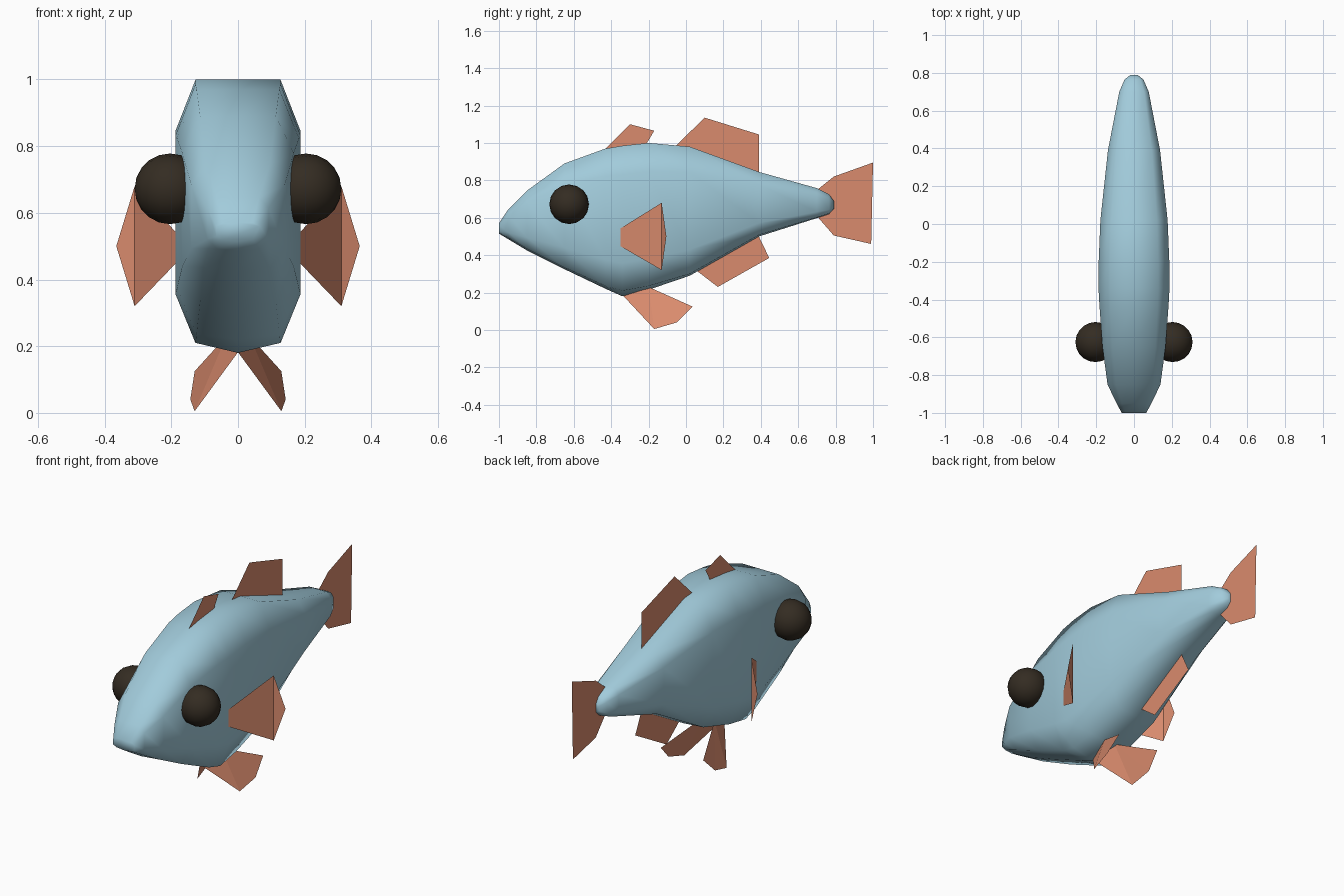
import bpy, bmesh, math
from mathutils import Matrix

cube = bpy.data.objects.get("Cube")
if cube:
    bpy.data.objects.remove(cube, do_unlink=True)


def material(name, rgb):
    m = bpy.data.materials.new(name)
    m.use_nodes = True
    m.diffuse_color = (*rgb, 1)
    m.node_tree.nodes["Principled BSDF"].inputs["Base Color"].default_value = (*rgb, 1)
    return m


blue = material("pale blue skin", (0.36, 0.60, 0.71))
orange = material("coral fin", (0.70, 0.26, 0.155))
dark = material("dark brown eye", (0.034, 0.025, 0.016))


def add_object(name, bm, mat, smooth_angle=None):
    me = bpy.data.meshes.new(name)
    bm.to_mesh(me)
    bm.free()
    me.materials.append(mat)
    ob = bpy.data.objects.new(name, me)
    bpy.context.collection.objects.link(ob)
    if smooth_angle:
        bpy.ops.object.select_all(action='DESELECT')
        ob.select_set(True)
        bpy.context.view_layer.objects.active = ob
        bpy.ops.object.shade_smooth_by_angle(angle=math.radians(smooth_angle))
    return ob


# Body stations: y, half width, top z, belly edge z, keel z
stations = [
    (-1.00, 0.065, 0.570, 0.520, 0.515),
    (-0.95, 0.092, 0.645, 0.492, 0.485),
    (-0.85, 0.140, 0.745, 0.435, 0.425),
    (-0.65, 0.167, 0.890, 0.335, 0.325),
    (-0.43, 0.183, 0.970, 0.235, 0.220),
    (-0.34, 0.188, 0.985, 0.210, 0.180),
    (-0.20, 0.187, 1.000, 0.235, 0.215),
    (0.02, 0.178, 0.980, 0.300, 0.290),
    (0.39, 0.138, 0.845, 0.508, 0.500),
    (0.70, 0.078, 0.758, 0.602, 0.598),
    (0.765, 0.050, 0.725, 0.623, 0.620),
    (0.79, 0.018, 0.690, 0.650, 0.648),
]

# Body lofted through flat-topped, keeled sections
bm = bmesh.new()
rings = []
for y, w, top, edge, keel in stations:
    h = top - edge
    half = [(0.68 * w, top), (w, top - 0.2 * h), (w, edge + 0.19 * h), (0.68 * w, edge)]
    section = [(0, top)] + half + [(0, keel)] + [(-x, z) for x, z in reversed(half)]
    rings.append([bm.verts.new((x, y, z)) for x, z in section])
n = len(rings[0])
for a, b in zip(rings, rings[1:]):
    for i in range(n):
        j = (i + 1) % n
        bm.faces.new((a[i], a[j], b[j], b[i]))
bm.faces.new(rings[0])
bm.faces.new(rings[-1])
bmesh.ops.recalc_face_normals(bm, faces=bm.faces)
add_object("body", bm, blue, 75)


# Fins are single flat sheets
def fin(name, points):
    bm = bmesh.new()
    bm.faces.new([bm.verts.new(p) for p in points])
    bmesh.ops.triangulate(bm, faces=bm.faces)
    add_object(name, bm, orange)


middle_fins = {
    "front_dorsal_fin": [(-0.45, 0.95), (-0.30, 1.10), (-0.17, 1.065), (-0.22, 0.98)],
    "rear_dorsal_fin": [(-0.07, 0.97), (0.10, 1.135), (0.39, 1.045), (0.39, 0.83)],
    "anal_fin": [(0.04, 0.33), (0.17, 0.23), (0.445, 0.385), (0.38, 0.52)],
    "tail_fin": [(0.69, 0.74), (0.79, 0.82), (1.0, 0.895), (0.965, 0.63),
                 (0.99, 0.46), (0.79, 0.505), (0.69, 0.62)],
}
for name, outline in middle_fins.items():
    fin(name, [(0, y, z) for y, z in outline])

paired_fins = {
    "pectoral_fin": [(0.185, -0.355, 0.54), (0.31, -0.13, 0.68), (0.365, -0.105, 0.50),
                     (0.31, -0.13, 0.32), (0.185, -0.355, 0.45)],
    "pelvic_fin": [(0.0, -0.335, 0.182), (0.13, -0.17, 0.005), (0.143, -0.05, 0.04),
                   (0.13, 0.035, 0.125), (0.035, -0.20, 0.23)],
}
for side, s in (("left", 1), ("right", -1)):
    for name, outline in paired_fins.items():
        fin(f"{side}_{name}", [(s * x, y, z) for x, y, z in outline])

    # Bulging eye
    bm = bmesh.new()
    bmesh.ops.create_uvsphere(
        bm, u_segments=16, v_segments=10, radius=0.106,
        matrix=Matrix.Translation((s * 0.204, -0.625, 0.672)) @ Matrix.Rotation(math.pi / 2, 4, 'Y'))
    add_object(f"{side}_eye", bm, dark, 40)
